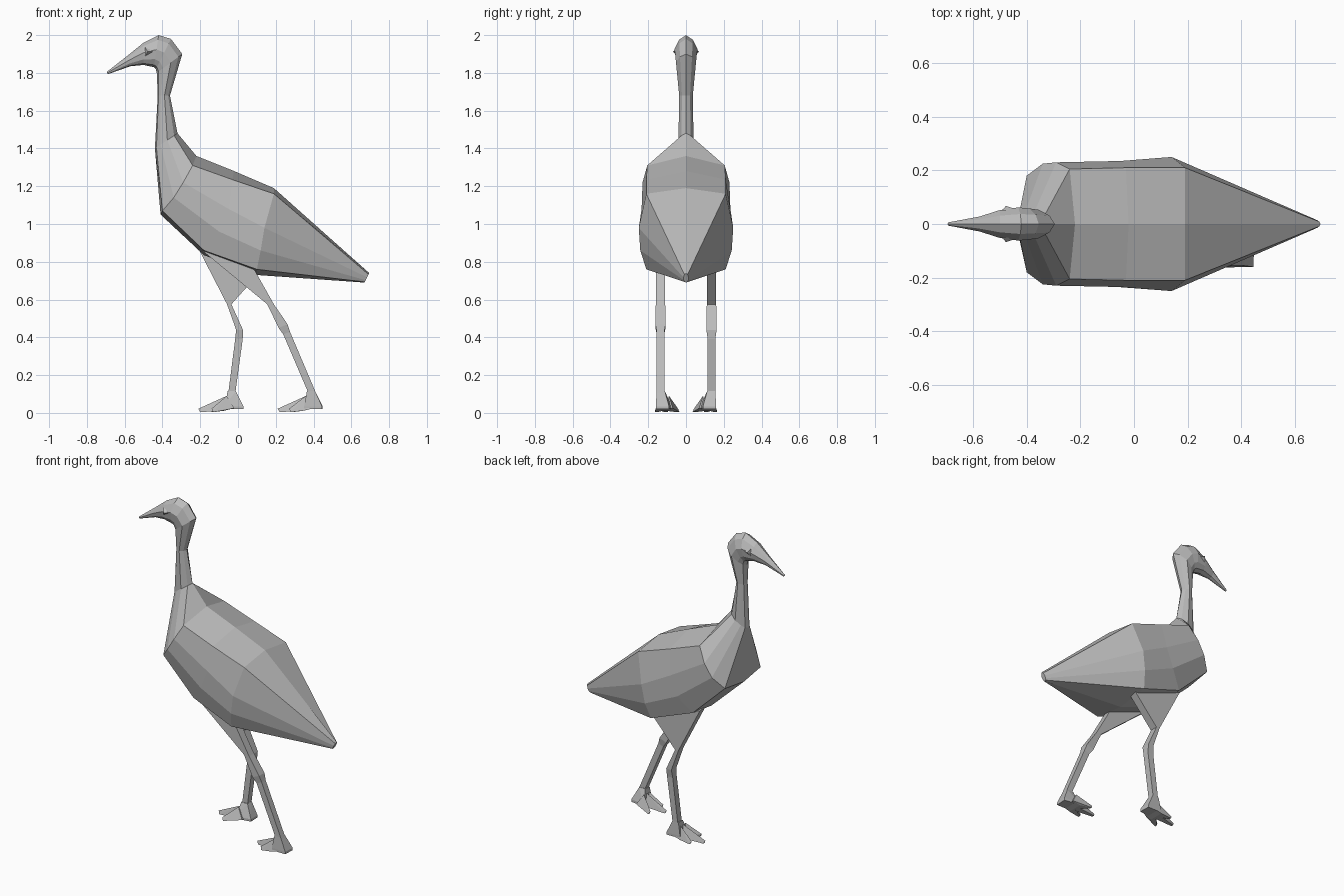
import bpy, bmesh
from mathutils import Vector

if "Cube" in bpy.data.objects:
    bpy.data.objects.remove(bpy.data.objects["Cube"])

grey = bpy.data.materials.new("plain grey")
grey.use_nodes = True
GREY = (0.5, 0.5, 0.5, 1)
grey.diffuse_color = GREY
grey.node_tree.nodes["Principled BSDF"].inputs["Base Color"].default_value = GREY


def finish(bm, name):
    bmesh.ops.recalc_face_normals(bm, faces=bm.faces)
    mesh = bpy.data.meshes.new(name)
    bm.to_mesh(mesh)
    bm.free()
    mesh.materials.append(grey)
    obj = bpy.data.objects.new(name, mesh)
    bpy.context.collection.objects.link(obj)
    return obj


def loft(name, rings):
    """Skin closed rings of equal point count and cap both ends."""
    bm = bmesh.new()
    loops = [[bm.verts.new(p) for p in ring] for ring in rings]
    for a, b in zip(loops, loops[1:]):
        for i in range(len(a)):
            j = (i + 1) % len(a)
            bm.faces.new((a[i], a[j], b[j], b[i]))
    bm.faces.new(loops[0])
    bm.faces.new(loops[-1])
    return finish(bm, name)


def hull(name, points):
    bm = bmesh.new()
    for p in points:
        bm.verts.new(p)
    bmesh.ops.convex_hull(bm, input=bm.verts)
    return finish(bm, name)


def mirrored(half):
    """Complete a half ring whose first and last points lie on y = 0."""
    return half + [(x, -y, z) for x, y, z in half[-2:0:-1]]


def oval(back, front, width):
    """Half ring between a back/top and a front/bottom point (x, z)."""
    steps = ((0, 0), (0.15, 0.6), (0.45, 1), (0.75, 0.85), (0.93, 0.55), (1, 0))
    return [(back[0] + (front[0] - back[0]) * t, width * w,
             back[1] + (front[1] - back[1]) * t) for t, w in steps]


# Head and neck, from beak tip to neck base
neck_base = oval((-0.32, 1.48), (-0.44, 1.40), 0.04)
head = [
    oval((-0.695, 1.805), (-0.69, 1.793), 0.006),
    oval((-0.58, 1.895), (-0.57, 1.835), 0.028),
    oval((-0.50, 1.96), (-0.50, 1.842), 0.052),
    oval((-0.42, 2.0), (-0.445, 1.83), 0.062),
    oval((-0.355, 1.98), (-0.435, 1.82), 0.058),
    oval((-0.295, 1.90), (-0.43, 1.80), 0.053),
    oval((-0.36, 1.68), (-0.425, 1.68), 0.036),
    neck_base,
]
loft("head_and_neck", [mirrored(r) for r in head])

# Body, from neck base to tail tip
body = [
    neck_base,
    [(-0.22, 0, 1.36), (-0.24, 0.205, 1.31), (-0.29, 0.23, 1.22),
     (-0.34, 0.225, 1.14), (-0.40, 0.18, 1.07), (-0.41, 0, 1.05)],
    [(-0.02, 0, 1.28), (-0.03, 0.21, 1.235), (-0.05, 0.235, 1.08),
     (-0.10, 0.232, 0.96), (-0.18, 0.19, 0.86), (-0.18, 0, 0.835)],
    [(0.19, 0, 1.19), (0.19, 0.21, 1.16), (0.14, 0.25, 0.98),
     (0.12, 0.242, 0.86), (0.10, 0.21, 0.76), (0.10, 0, 0.73)],
    oval((0.695, 0.74), (0.67, 0.69), 0.014),
]
loft("body", [mirrored(r) for r in body])

# Eyes, small three-sided points
for side, label in ((1, "right"), (-1, "left")):
    hull(label + "_eye", [(-0.492, side * 0.048, 1.935), (-0.492, side * 0.048, 1.888),
                          (-0.442, side * 0.055, 1.913), (-0.478, side * 0.068, 1.912)])


def leg(label, side, shift, levels):
    """Flat-sided leg from (front x, z, back x, z, half width) levels, plus a foot."""
    rings = []
    for fx, fz, bx, bz, w in levels:
        a, b = side * (0.135 - w), side * (0.135 + w)
        rings.append([(fx, a, fz), (fx, b, fz), (bx, b, bz), (bx, a, bz)])
    loft(label + "_leg", rings)

    def at(x, y, z):
        return (x + shift, side * y, z)

    # Heel block under the ankle
    hull(label + "_heel", [at(x, y, 0.115) for x in (-0.055, -0.012) for y in (0.112, 0.155)]
         + [at(x, y, z) for x, y in ((-0.07, 0.075), (-0.07, 0.16), (0.028, 0.09), (0.025, 0.16))
            for z in (0.02, 0.035)])
    # Three tapered toes
    toes = {"outer": (-0.15, 0.158, 0.14), "middle": (-0.21, 0.105, 0.115),
            "inner": (-0.14, 0.042, 0.09)}
    for toe, (x, y, root) in toes.items():
        hull(label + "_" + toe + "_toe",
             [at(-0.02, root + d, 0.025) for d in (-0.02, 0.02)]
             + [at(-0.06, root, 0.09), at(x, y, 0.022)]
             + [at(x + 0.01, y + d, 0.004) for d in (-0.008, 0.008)]
             + [at(-0.07, root + d, 0.012) for d in (-0.022, 0.022)])


# Forward leg and trailing leg
leg("right", 1, 0, [
    (-0.21, 0.87, 0.14, 0.77, 0.025), (-0.058, 0.575, -0.035, 0.575, 0.025),
    (-0.01, 0.44, 0.026, 0.44, 0.027), (-0.015, 0.39, 0.025, 0.39, 0.02),
    (-0.052, 0.10, -0.015, 0.10, 0.02)])
leg("left", -1, 0.42, [
    (-0.19, 0.86, 0.08, 0.77, 0.025), (0.155, 0.575, 0.19, 0.575, 0.025),
    (0.215, 0.45, 0.262, 0.47, 0.027), (0.24, 0.415, 0.275, 0.43, 0.02),
    (0.375, 0.10, 0.415, 0.10, 0.02)])
